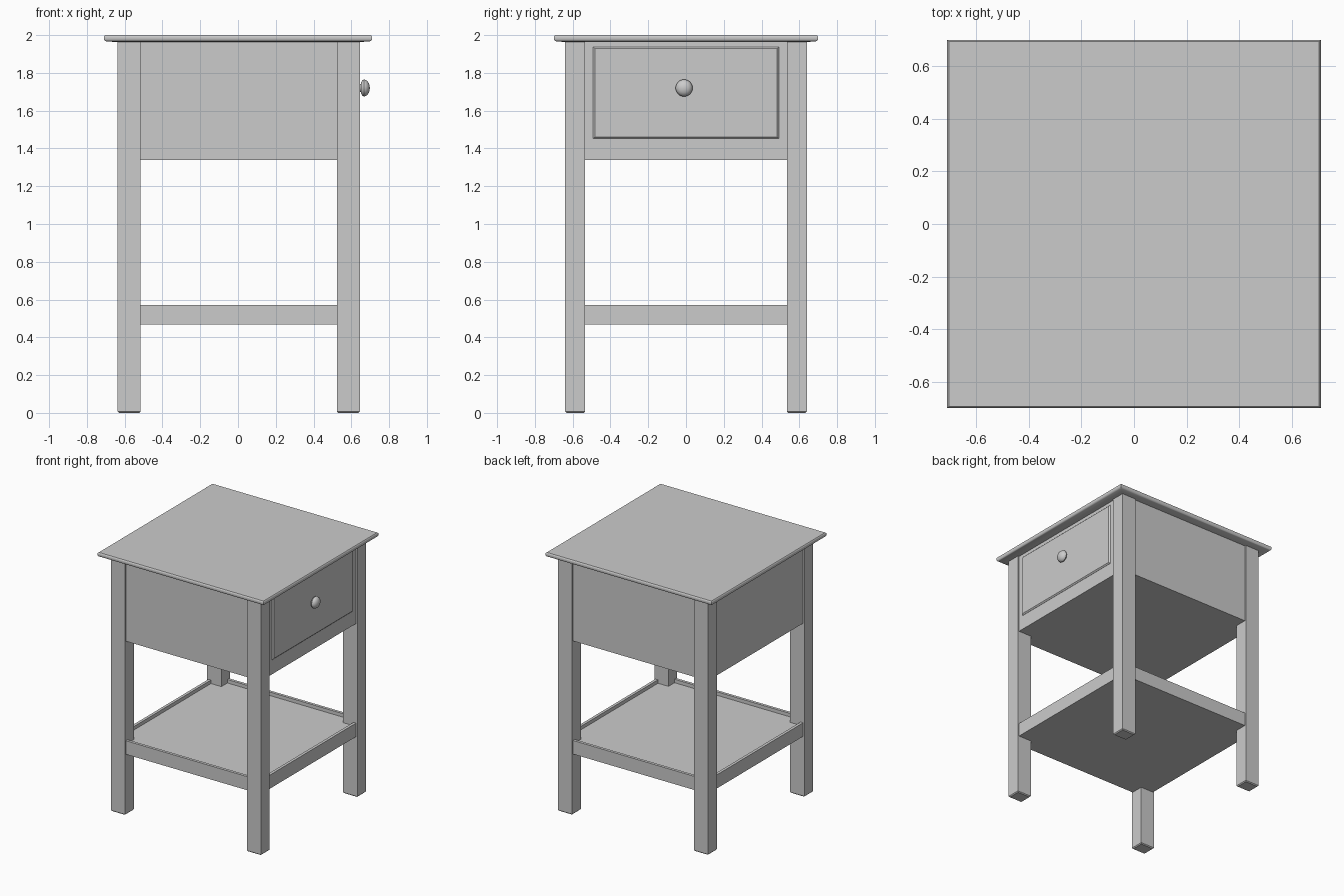
import bpy, bmesh, math

if "Cube" in bpy.data.objects:
    bpy.data.objects.remove(bpy.data.objects["Cube"])

X0, X1, Y = -0.637, 0.645, 0.64       # outer faces of the legs
LX, LY = 0.121, 0.106                 # leg section
INSET, T = 0.010, 0.022               # panel setback and thickness


def finish(name, bm, smooth=False):
    bmesh.ops.recalc_face_normals(bm, faces=bm.faces)
    me = bpy.data.meshes.new(name)
    bm.to_mesh(me)
    bm.free()
    ob = bpy.data.objects.new(name, me)
    bpy.context.collection.objects.link(ob)
    if smooth:
        bpy.ops.object.select_all(action='DESELECT')
        ob.select_set(True)
        bpy.context.view_layer.objects.active = ob
        bpy.ops.object.shade_smooth_by_angle(angle=math.radians(35))
    return ob


def box(name, x, y, z, bevel=0.0, pick=None):
    """Box from (min, max) ranges, optionally bevelling the edges chosen by pick."""
    bm = bmesh.new()
    bmesh.ops.create_cube(bm, size=1)
    for v in bm.verts:
        v.co = [r[0] + (c + 0.5) * (r[1] - r[0]) for r, c in zip((x, y, z), v.co)]
    if bevel:
        edges = [e for e in bm.edges if all(pick(v.co) for v in e.verts)]
        bmesh.ops.bevel(bm, geom=edges, offset=bevel, segments=1, affect='EDGES')
    return finish(name, bm)


def panels(prefix, z):
    """Four panels running between the legs, set slightly back from their faces."""
    xs, ys = (X0 + LX - 0.01, X1 - LX + 0.01), (-Y + LY - 0.01, Y - LY + 0.01)
    box("front_" + prefix, xs, (-Y + INSET, -Y + INSET + T), z)
    box("back_" + prefix, xs, (Y - INSET - T, Y - INSET), z)
    box("left_" + prefix, (X0 + INSET, X0 + INSET + T), ys, z)
    box("right_" + prefix, (X1 - INSET - T, X1 - INSET), ys, z)


def board(name, z):
    """Horizontal board filling the space between the panels."""
    m = INSET + T - 0.002
    box(name, (X0 + m, X1 - m), (-Y + m, Y - m), z)


# Legs with a small chamfer around the foot
for sx, x in (("left", (X0, X0 + LX)), ("right", (X1 - LX, X1))):
    for sy, y in (("front", (-Y, -Y + LY)), ("back", (Y - LY, Y))):
        box(f"{sy}_{sx}_leg", x, y, (0, 1.968), 0.007, lambda c: c.z < 0.001)

# Drawer case
panels("case_panel", (1.34, 1.968))
board("case_bottom", (1.34, 1.36))

# Lower shelf with a raised rim
panels("shelf_rail", (0.467, 0.572))
board("shelf", (0.467, 0.545))

# Raised drawer front with chamfered border
face = X1 + 0.000
box("drawer_front", (X1 - INSET - 0.01, face), (-0.492, 0.492), (1.452, 1.937),
    0.009, lambda c: c.x > face - 0.001)

# Table top: rounded edge made by stacking rectangular loops (inset, height)
bm = bmesh.new()
profile = [(0.068, 1.963), (0.012, 1.967), (0.004, 1.971), (0.0, 1.978),
           (0.0, 1.990), (0.002, 1.996), (0.007, 2.0)]
rings = []
for d, z in profile:
    a, b = 0.71 - d, 0.70 - d
    rings.append([bm.verts.new((sx * a, sy * b, z))
                  for sx, sy in ((-1, -1), (1, -1), (1, 1), (-1, 1))])
for lo, hi in zip(rings, rings[1:]):
    for i in range(4):
        j = (i + 1) % 4
        bm.faces.new((lo[i], lo[j], hi[j], hi[i]))
bm.faces.new(rings[0])
bm.faces.new(rings[-1])
finish("table_top", bm, True)

# Drawer knob: turned profile (radius, distance out), spun about the x axis
bm = bmesh.new()
knob = [(0.022, -0.005), (0.022, 0.006), (0.034, 0.009), (0.042, 0.015), (0.045, 0.022),
        (0.043, 0.031), (0.036, 0.041), (0.025, 0.048), (0.012, 0.052), (0.0, 0.053)]
pts = [bm.verts.new((X1 + d, -0.01 + r, 1.72)) for r, d in knob]
edges = [bm.edges.new(p) for p in zip(pts, pts[1:])]
bmesh.ops.spin(bm, geom=pts + edges, cent=(X1, -0.01, 1.72), axis=(1, 0, 0),
               angle=math.tau, steps=32)
bmesh.ops.remove_doubles(bm, verts=bm.verts, dist=0.0002)
finish("drawer_knob", bm, True)
